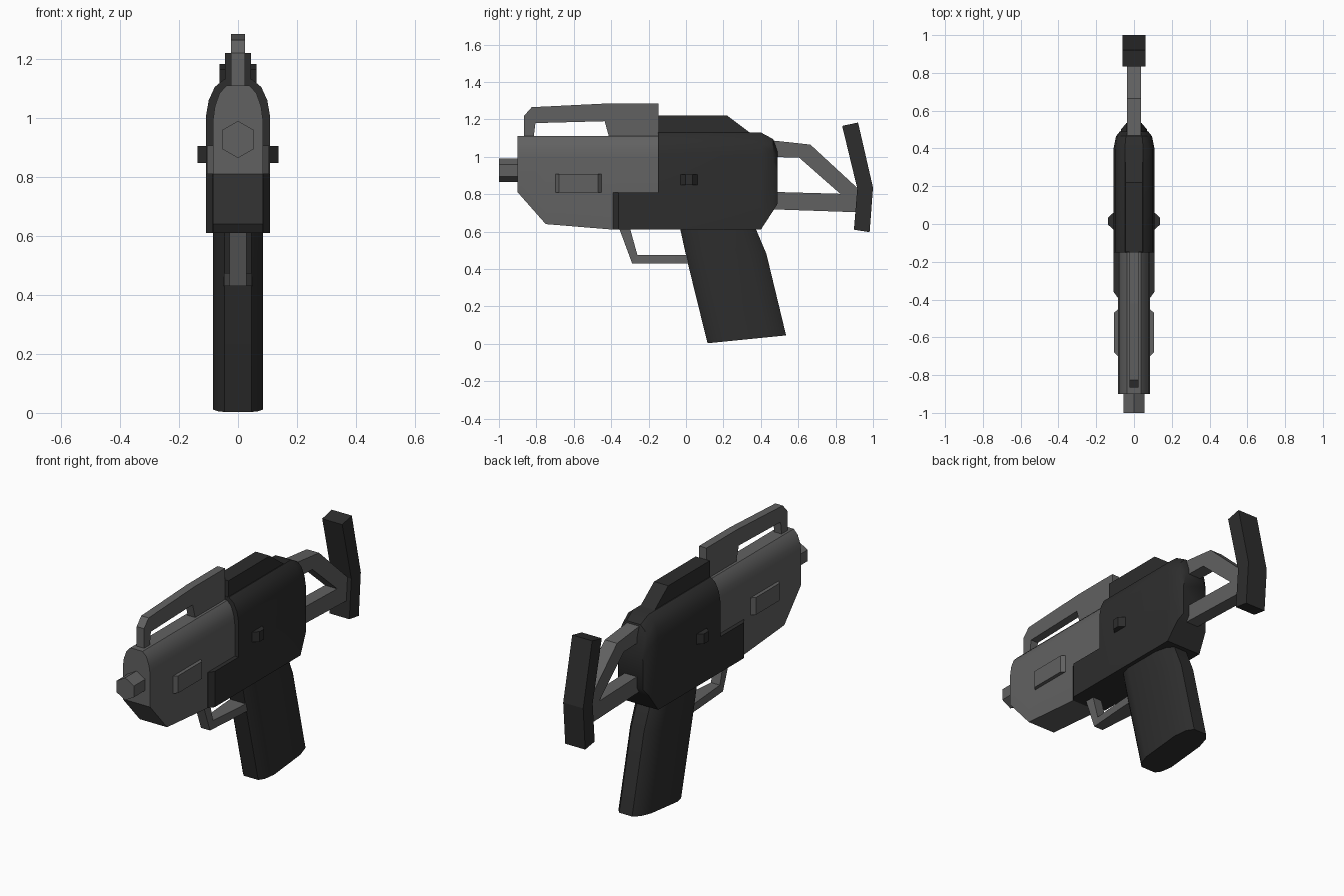
import bpy, bmesh, math

if "Cube" in bpy.data.objects:
    bpy.data.objects.remove(bpy.data.objects["Cube"])


def material(name, v):
    m = bpy.data.materials.new(name)
    m.diffuse_color = (v, v, v, 1)
    m.use_nodes = True
    m.node_tree.nodes["Principled BSDF"].inputs["Base Color"].default_value = m.diffuse_color
    return m


GREY = material("mid grey metal", 0.12)
DARK = material("dark grey polymer", 0.026)


def finish(name, bm, mat, smooth):
    bmesh.ops.recalc_face_normals(bm, faces=bm.faces)
    me = bpy.data.meshes.new(name)
    bm.to_mesh(me)
    bm.free()
    me.materials.append(mat)
    ob = bpy.data.objects.new(name, me)
    bpy.context.collection.objects.link(ob)
    if smooth:
        bpy.ops.object.select_all(action='DESELECT')
        ob.select_set(True)
        bpy.context.view_layer.objects.active = ob
        bpy.ops.object.shade_smooth_by_angle(angle=math.radians(35))
    return ob


def loft(name, rings, mat, smooth=False):
    """Skin matching rings of points and cap both ends."""
    bm = bmesh.new()
    vs = [[bm.verts.new(p) for p in r] for r in rings]
    n = len(vs[0])
    for a, b in zip(vs, vs[1:]):
        for i in range(n):
            j = (i + 1) % n
            bm.faces.new((a[i], a[j], b[j], b[i]))
    bm.faces.new(vs[0])
    bm.faces.new(vs[-1])
    return finish(name, bm, mat, smooth)


def plate(name, pts, half, mat):
    """Side profile (y, z) extruded across x."""
    return loft(name, [[(x, y, z) for y, z in pts] for x in (-half, half)], mat)


def side_block(name, y0, y1, z0, z1, inner, outer, taper, mat):
    """Block through the body whose ends taper outwards on both sides."""
    rings = []
    for x, t in ((-outer, taper), (-inner, 0), (inner, 0), (outer, taper)):
        rings.append([(x, y0 + t, z0), (x, y1 - t, z0), (x, y1 - t, z1), (x, y0 + t, z1)])
    return loft(name, rings, mat)


def arch(y, zb, zt, hw):
    """Body cross-section with rounded shoulders."""
    half = [(hw, zb), (hw, zt - 0.12), (hw * 0.92, zt - 0.07),
            (hw * 0.73, zt - 0.025), (hw * 0.45, zt)]
    return [(x, y, z) for x, z in half] + [(-x, y, z) for x, z in reversed(half)]


def box_ring(y, z0, z1, hw):
    return [(hw, y, z0), (hw, y, z1), (-hw, y, z1), (-hw, y, z0)]


# Front shroud
loft("front_shroud", [arch(-0.90, 0.81, 1.11, 0.085), arch(-0.75, 0.64, 1.11, 0.085),
                      arch(-0.385, 0.61, 1.11, 0.085), arch(-0.37, 0.63, 1.11, 0.085),
                      arch(-0.14, 0.63, 1.11, 0.085)], GREY, True)

# Hexagonal muzzle
loft("muzzle", [[(0.063 * math.sin(k * math.pi / 3), y, 0.927 + 0.063 * math.cos(k * math.pi / 3))
                 for k in range(6)] for y in (-1.0, -0.88)], GREY)

# Raised side panels
side_block("side_panels", -0.70, -0.45, 0.81, 0.907, 0.084, 0.105, 0.02, GREY)

# Top sight rail with open slot
plate("top_rail", [(-0.865, 1.10), (-0.865, 1.22), (-0.825, 1.265), (-0.42, 1.285),
                   (-0.148, 1.285), (-0.148, 1.10), (-0.41, 1.10), (-0.435, 1.19),
                   (-0.805, 1.18), (-0.815, 1.10)], 0.023, GREY)

# Receiver, its forward lower part and top ridge
loft("receiver", [arch(-0.15, 0.61, 1.13, 0.108), arch(0.40, 0.61, 1.13, 0.108),
                  arch(0.465, 0.71, 1.095, 0.095), arch(0.49, 0.75, 1.03, 0.075)], DARK, True)
loft("lower_receiver", [box_ring(-0.39, 0.61, 0.81, 0.086), box_ring(-0.36, 0.61, 0.81, 0.108),
                        box_ring(-0.149, 0.61, 0.81, 0.108)], DARK)
plate("receiver_ridge", [(-0.148, 1.08), (-0.148, 1.22), (0.22, 1.22), (0.34, 1.13), (0.34, 1.08)],
      0.044, DARK)

# Selector knobs on both sides
side_block("selector_knobs", -0.037, 0.068, 0.848, 0.905, 0.10, 0.137, 0.033, DARK)

# Grip: rounded section swept down a slanted line
section = [(0.0, 0.045), (0.06, 0.068), (0.2, 0.085), (0.75, 0.085), (0.92, 0.068), (1.0, 0.04)]
section += [(t, -w) for t, w in reversed(section)]
levels = [((-0.04, 0.65), (0.355, 0.65)), ((-0.03, 0.61), (0.375, 0.61)),
          ((0.005, 0.45), (0.43, 0.48)), ((0.115, 0.003), (0.535, 0.045))]
loft("grip", [[(w, a[0] + t * (b[0] - a[0]), a[1] + t * (b[1] - a[1])) for t, w in section]
              for a, b in levels], DARK, True)

# Trigger guard, flaring towards the grip
guard = [((-0.362, 0.63), (-0.303, 0.63), 0.028), ((-0.288, 0.43), (-0.26, 0.475), 0.028),
         ((-0.06, 0.43), (-0.06, 0.475), 0.045), ((0.04, 0.43), (0.04, 0.475), 0.05)]
loft("trigger_guard", [[(-w, *a), (w, *a), (w, *b), (-w, *b)] for a, b, w in guard], GREY)

# Open stock frame and butt plate
plate("stock_frame", [(0.43, 1.09), (0.50, 1.083), (0.665, 1.065), (0.925, 0.825), (0.925, 0.703),
                      (0.43, 0.72), (0.43, 0.813), (0.825, 0.802), (0.605, 0.995), (0.43, 1.0)],
      0.038, GREY)
plate("butt_plate", [(0.835, 1.165), (0.92, 1.183), (1.0, 0.835), (0.982, 0.597),
                     (0.898, 0.61), (0.916, 0.83)], 0.062, DARK)
